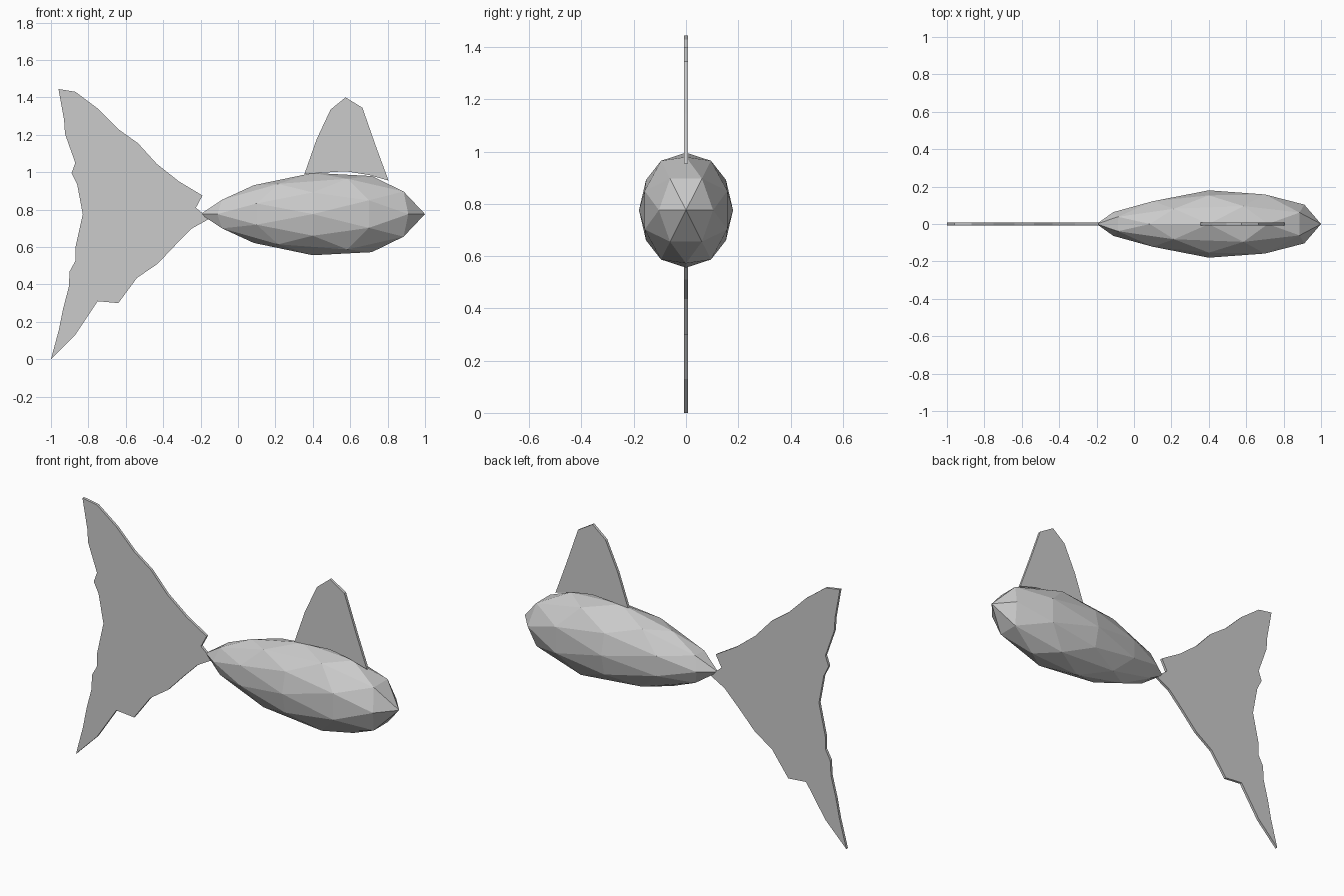
import bpy, bmesh
from math import sqrt
from mathutils import Vector
from itertools import product

if "Cube" in bpy.data.objects:
    bpy.data.objects.remove(bpy.data.objects["Cube"])


def finish(name, bm):
    bmesh.ops.recalc_face_normals(bm, faces=bm.faces)
    mesh = bpy.data.meshes.new(name)
    bm.to_mesh(mesh)
    bm.free()
    obj = bpy.data.objects.new(name, mesh)
    bpy.context.collection.objects.link(obj)
    return obj


def plate(name, outline, thickness=0.015):
    """Thin upright fin extruded from an x-z outline."""
    bm = bmesh.new()
    face = bm.faces.new([bm.verts.new((x, -thickness / 2, z)) for x, z in outline])
    new = bmesh.ops.extrude_face_region(bm, geom=[face], use_keep_orig=True)["geom"]
    verts = [g for g in new if isinstance(g, bmesh.types.BMVert)]
    bmesh.ops.translate(bm, verts=verts, vec=(0, thickness, 0))
    return finish(name, bm)


# Body: once-subdivided icosahedron, stretched and tapered toward the tail
phi = (1 + sqrt(5)) / 2
seeds = [(phi, 1, 0), (1, 0, 0), (phi / 2, 1 / (2 * phi), 0.5)]
points = set()
for seed in seeds:
    for sx, sy, sz in product((1, -1), repeat=3):
        x, y, z = Vector((seed[0] * sx, seed[1] * sy, seed[2] * sz)).normalized()
        for p in ((x, y, z), (z, x, y), (y, z, x)):
            points.add(tuple(round(c, 5) + 0.0 for c in p))
bm = bmesh.new()
for p in sorted(points):
    bm.verts.new(p)
bmesh.ops.convex_hull(bm, input=bm.verts)
for v in bm.verts:
    u = v.co.x
    taper = 1 + 0.25 * u - 0.16 * u * u
    v.co = (0.4 + 0.6 * u, v.co.y * 0.18 * taper, 0.776 + v.co.z * 0.22 * taper)
finish("body", bm)

# Tail fin
plate("tail_fin", [
    (-0.96, 1.445), (-0.87, 1.43), (-0.75, 1.34), (-0.64, 1.23), (-0.535, 1.155),
    (-0.435, 1.045), (-0.315, 0.95), (-0.19, 0.875), (-0.225, 0.81), (-0.155, 0.75),
    (-0.245, 0.70), (-0.335, 0.61), (-0.43, 0.51), (-0.54, 0.435), (-0.64, 0.30),
    (-0.75, 0.31), (-0.87, 0.13), (-1.0, 0.0), (-0.957, 0.16), (-0.935, 0.27),
    (-0.905, 0.385), (-0.9, 0.47), (-0.87, 0.525), (-0.87, 0.595), (-0.83, 0.775),
    (-0.86, 0.935), (-0.89, 0.995), (-0.87, 1.05), (-0.925, 1.205), (-0.93, 1.28)])

# Back fin
plate("back_fin", [
    (0.355, 0.99), (0.42, 1.175), (0.495, 1.335), (0.575, 1.40), (0.665, 1.345),
    (0.735, 1.145), (0.805, 0.955), (0.70, 0.985), (0.575, 1.005), (0.45, 0.997)])
